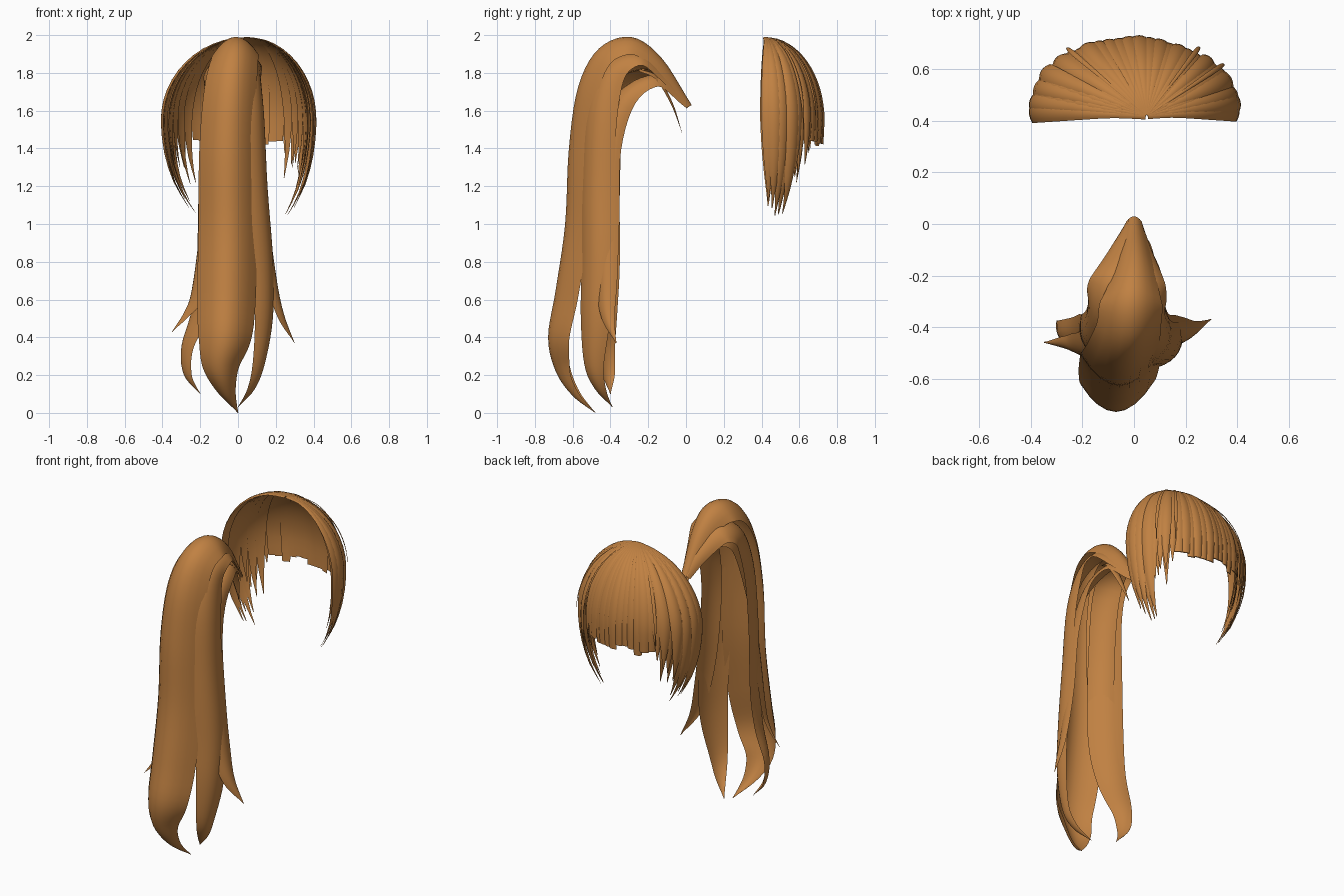
import bpy
import bmesh
import math
import random
from mathutils import Vector

random.seed(7)

cube = bpy.data.objects.get("Cube")
if cube:
    bpy.data.objects.remove(cube, do_unlink=True)

hair = bpy.data.materials.new("copper_brown_hair")
hair.use_nodes = True
hair_color = (0.53, 0.22, 0.055, 1)
hair.diffuse_color = hair_color
hair.node_tree.nodes["Principled BSDF"].inputs["Base Color"].default_value = hair_color


def spline(points, steps):
    """Smooth curve through control points, each holding x, y, z, half width."""
    pts = [Vector(p) for p in points]
    pts = [2 * pts[0] - pts[1]] + pts + [2 * pts[-1] - pts[-2]]
    result = []
    for i in range(1, len(pts) - 2):
        a, b, c, d = pts[i - 1:i + 3]
        for k in range(steps):
            t = k / steps
            result.append(b + 0.5 * t * (c - a + t * (2 * a - 5 * b + 4 * c - d
                                                      + t * (3 * (b - c) + d - a))))
    return result + [pts[-2]]


def strand(name, points, side_start, side_end, arch=0.45, thick=0.2, steps=5, half=4):
    """Sweep an arched, lens-shaped lock along a path."""
    path = spline(points, steps)
    centers = [p.to_3d() for p in path]
    last = len(path) - 1
    bm = bmesh.new()
    rings = []
    for i, p in enumerate(path):
        tangent = (centers[min(i + 1, last)] - centers[max(i - 1, 0)]).normalized()
        blend = min(1, i / last / 0.4)
        blend = blend * blend * (3 - 2 * blend)
        side = Vector(side_start).lerp(Vector(side_end), blend)
        side = (side - tangent * side.dot(tangent)).normalized()
        normal = tangent.cross(side)
        width = max(p[3], 0.002)
        ring = []
        for layer, order in ((0, 1), (1, -1)):
            for k in range(-half, half):
                s = order * k / half
                drop = arch * s * s + layer * thick * (1 - s * s)
                ring.append(bm.verts.new(centers[i] + width * (side * s - normal * drop)))
        rings.append(ring)
    count = len(rings[0])
    for r, q in zip(rings, rings[1:]):
        for k in range(count):
            n = (k + 1) % count
            bm.faces.new((r[k], r[n], q[n], q[k]))
    bm.faces.new(rings[0])
    bm.faces.new(rings[-1])
    bmesh.ops.recalc_face_normals(bm, faces=bm.faces)
    mesh = bpy.data.meshes.new(name)
    bm.to_mesh(mesh)
    bm.free()
    mesh.materials.append(hair)
    obj = bpy.data.objects.new(name, mesh)
    bpy.context.collection.objects.link(obj)
    bpy.ops.object.select_all(action="DESELECT")
    obj.select_set(True)
    bpy.context.view_layer.objects.active = obj
    bpy.ops.object.shade_smooth_by_angle(angle=math.radians(50))


# Ponytail: broad outer lock
strand("ponytail_main_lock", [
    (0, .03, 1.63, .03), (0, -.13, 1.88, .08), (-.01, -.29, 1.99, .12),
    (-.02, -.46, 1.93, .125), (-.04, -.57, 1.73, .14), (-.055, -.62, 1.4, .15),
    (-.055, -.64, 1, .155), (-.06, -.69, .65, .155), (-.07, -.73, .4, .14),
    (-.09, -.69, .22, .1), (-.06, -.6, .09, .05), (0, -.48, 0, 0)],
    (1, 0, 0), (1, 0, 0), arch=0.8)

# Ponytail: left and right locks wrapping the sides
strand("ponytail_left_lock", [
    (.01, .02, 1.63, .03), (.03, -.1, 1.79, .06), (.06, -.25, 1.9, .08),
    (.09, -.4, 1.83, .09), (.12, -.47, 1.6, .1), (.14, -.49, 1.2, .1),
    (.17, -.49, .8, .1), (.17, -.5, .5, .09), (.13, -.5, .25, .06),
    (.08, -.46, .12, .035), (0, -.39, .03, 0)],
    (.8, 0, -.6), (.5, .85, 0))
strand("ponytail_right_lock", [
    (-.01, .02, 1.63, .03), (-.05, -.08, 1.77, .06), (-.09, -.22, 1.88, .1),
    (-.14, -.37, 1.81, .11), (-.17, -.45, 1.57, .11), (-.19, -.47, 1.2, .11),
    (-.2, -.47, .8, .11), (-.23, -.46, .55, .09), (-.29, -.44, .35, .06),
    (-.28, -.42, .2, .04), (-.2, -.4, .1, 0)],
    (.8, 0, .6), (.5, -.85, 0))

# Ponytail: loose locks that flick outward
strand("left_flick_lock", [
    (.01, .01, 1.64, .03), (.05, -.15, 1.78, .06), (.1, -.33, 1.68, .07),
    (.13, -.42, 1.4, .07), (.16, -.43, 1, .07), (.2, -.43, .7, .06),
    (.24, -.42, .52, .04), (.3, -.37, .37, 0)],
    (.8, 0, -.6), (.4, .9, 0))
strand("right_flick_lock", [
    (-.01, .01, 1.64, .03), (-.04, -.15, 1.81, .06), (-.1, -.35, 1.75, .08),
    (-.15, -.46, 1.4, .08), (-.18, -.5, 1, .08), (-.23, -.49, .65, .06),
    (-.28, -.47, .53, .03), (-.35, -.46, .43, 0)],
    (.8, 0, .6), (.6, -.8, 0))
strand("root_wisp", [
    (.02, -.24, 1.82, .03), (.04, -.15, 1.78, .04), (.04, -.07, 1.64, .025),
    (.02, -.02, 1.48, 0)],
    (-1, 0, 0), (-1, 0, 0))


def fringe_lock(name, angle, end_z, blunt, width, swell):
    """Lock running over a dome from the crown, then hanging down."""
    equator = 1.55
    sweep = math.pi / 2 + math.asin(min(0.95, (equator - end_z) / 0.63))
    points = []
    for i in range(10):
        t = i / 9
        theta = 0.01 + (sweep - 0.01) * t
        reach = math.sin(theta)
        rise = 0.44 if theta < math.pi / 2 else 0.63
        size = 1 + (swell - 1) * min(1, t * 3)
        taper = 1 - max(0, (t - 0.6) / 0.4) ** 2 * (1 - blunt)
        points.append((0.42 * size * reach * math.cos(angle) + 0.05 * (1 - reach),
                       0.42 + 0.31 * size * reach * math.sin(angle),
                       equator + rise * math.cos(theta),
                       width * max(reach, 0.3) * taper))
    side = (-math.sin(angle), math.cos(angle), 0)
    strand(name, points, side, side, arch=0.35, thick=0.3, steps=2, half=3)


# Fringe: blunt in the middle, long, broad and pointed towards the sides
locks = 30
for i in range(locks):
    angle = math.radians(4 + 172 * i / (locks - 1))
    away = abs(math.degrees(angle) - 90)
    width, swell = random.uniform(.036, .045), random.uniform(.97, 1.03)
    if away < 36:
        end_z, blunt = random.uniform(1.41, 1.46), 0.65
    elif away < 60:
        end_z, blunt = 1.42 - (away - 36) * 0.01 + random.uniform(-.05, .05), 0.05
    else:
        end_z, blunt = random.uniform(1.04, 1.16), 0
        width *= 1.1
    fringe_lock(f"fringe_lock_{i + 1}", angle, end_z, blunt, width, swell)

# Fringe: shorter under locks on both sides
for sign, label in ((1, "left"), (-1, "right")):
    for i in range(5):
        angle = math.radians(90 - sign * (46 + 9 * i))
        fringe_lock(f"{label}_under_lock_{i + 1}", angle,
                    random.uniform(1.15, 1.32), 0, 0.035, 0.9)

# Thin stray hairs standing off the fringe
for i, degrees in enumerate((38, 55, 126)):
    fringe_lock(f"stray_fringe_hair_{i + 1}", math.radians(degrees),
                1.5, 0, 0.012, 1.06)
